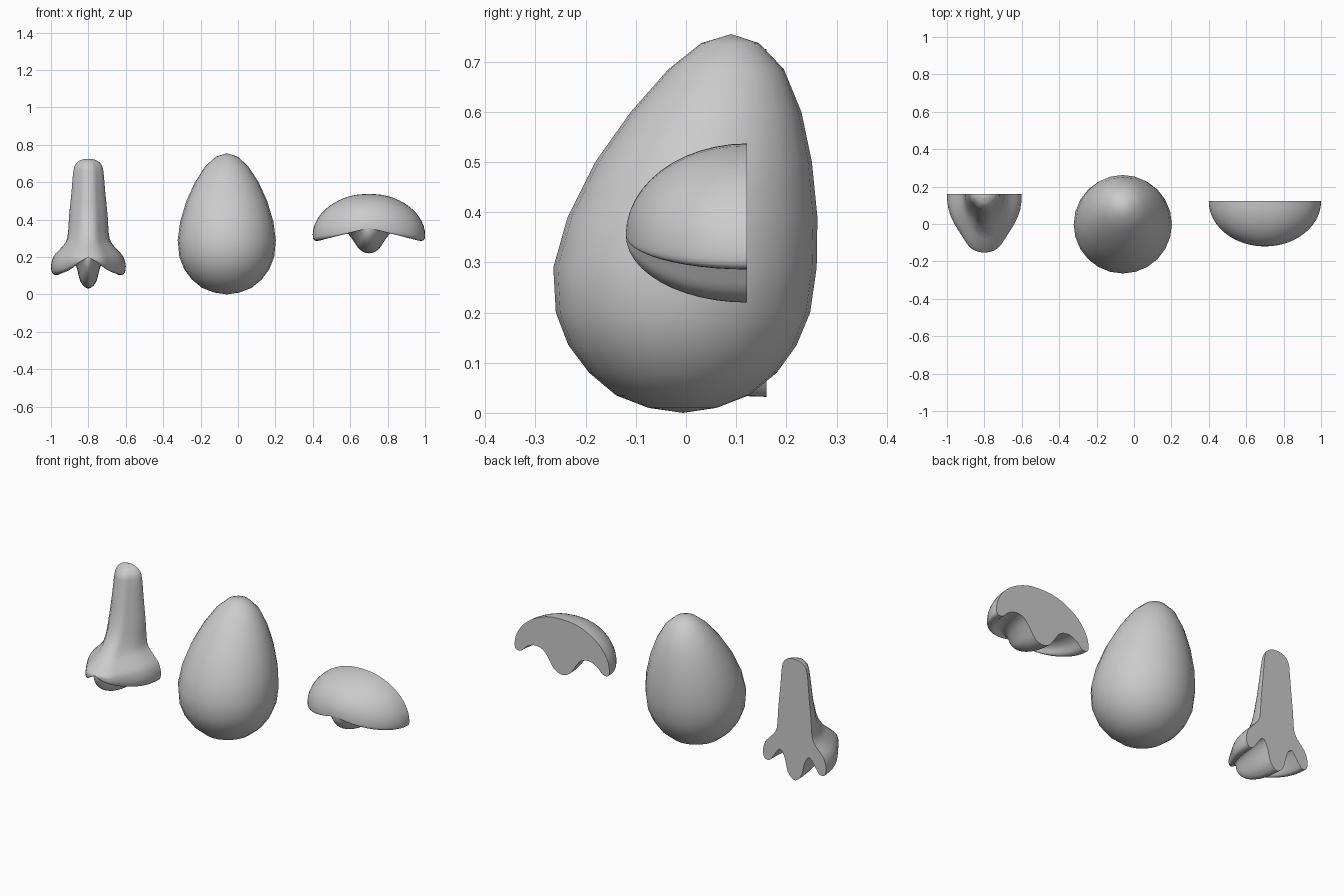
import bpy, bmesh, math

if "Cube" in bpy.data.objects:
    bpy.data.objects.remove(bpy.data.objects["Cube"])


def finish(bm, name):
    bmesh.ops.remove_doubles(bm, verts=bm.verts, dist=0.0005)
    bmesh.ops.recalc_face_normals(bm, faces=bm.faces)
    me = bpy.data.meshes.new(name)
    bm.to_mesh(me)
    bm.free()
    ob = bpy.data.objects.new(name, me)
    bpy.context.collection.objects.link(ob)
    bpy.ops.object.select_all(action='DESELECT')
    ob.select_set(True)
    bpy.context.view_layer.objects.active = ob
    bpy.ops.object.shade_smooth_by_angle(angle=math.radians(50))
    return ob


def bridge(bm, a, b):
    n = len(a)
    for i in range(n):
        j = (i + 1) % n
        bm.faces.new((a[i], a[j], b[j], b[i]))


def spline(pts, steps=3):
    """Closed Catmull-Rom curve through the points."""
    out, n = [], len(pts)
    for i in range(n):
        p = [pts[(i + k - 1) % n] for k in range(4)]
        for s in range(steps):
            t = s / steps
            out.append(tuple(0.5 * (2 * b + (c - a) * t + (2 * a - 5 * b + 4 * c - d) * t * t
                                    + (3 * b - a - 3 * c + d) * t ** 3)
                             for a, b, c, d in zip(*p)))
    return out


def lerp_table(table, z):
    for (z0, d0), (z1, d1) in zip(table, table[1:]):
        if z <= z1:
            return d0 + (d1 - d0) * max(0, (z - z0) / (z1 - z0))
    return table[-1][1]


def relief(name, cx, half, y_back, depth, centre, pinch=0.0, rings=12):
    """Flat-backed form: a mirrored outline that shrinks as it comes forward."""
    outline = spline(half + [(-x, z) for x, z in reversed(half[1:-1])])
    bm = bmesh.new()
    loops = []
    for r in range(rings + 1):
        t = r / rings * math.pi / 2
        loop = []
        for x, z in outline:
            cz = centre(z)
            k = math.cos(t) - pinch * math.sin(2 * t) ** 4
            loop.append(bm.verts.new((cx + x * k, y_back - depth(cz) * math.sin(t),
                                      cz + (z - cz) * math.cos(t))))
        loops.append(loop)
    bm.faces.new(loops[0])
    for a, b in zip(loops, loops[1:]):
        bridge(bm, a, b)
    return finish(bm, name)


# Leaning egg: rings of (height, y centre, radius)
rings = [(0.01, -.007, .0675), (.035, -.007, .1325), (.08, -.006, .187), (.135, -.007, .2275),
         (.2, -.006, .2535), (.29, -.002, .2625), (.39, .013, .249), (.5, .035, .216),
         (.6, .06, .17), (.685, .08, .115), (.737, .088, .0575)]
bm = bmesh.new()
N = 24
loops = [[bm.verts.new((-.06 + r * math.cos(2 * math.pi * i / N),
                        y + r * math.sin(2 * math.pi * i / N), z)) for i in range(N)]
         for z, y, r in rings]
for a, b in zip(loops, loops[1:]):
    bridge(bm, a, b)
for loop, tip in ((loops[0], (-.06, -.006, 0)), (loops[-1], (-.06, .09, .755))):
    v = bm.verts.new(tip)
    for i in range(N):
        bm.faces.new((loop[i], loop[(i + 1) % N], v))
finish(bm, "egg_body")

# Nose: long bridge, flared wings, nostril notches
nose_half = [(0, .725), (.035, .72), (.065, .70), (.08, .66), (.09, .55), (.103, .42), (.113, .30),
             (.145, .25), (.185, .205), (.2, .15), (.19, .11), (.16, .105), (.135, .135),
             (.095, .185), (.065, .15), (.045, .075), (.022, .042), (0, .032)]
nose_depth = [(.2, .313), (.24, .27), (.28, .22), (.35, .16), (.45, .125), (.6, .095),
              (.68, .08), (.71, .055), (.725, .02)]
relief("nose", -.8, nose_half, .16, lambda z: lerp_table(nose_depth, z),
       lambda z: max(z, .2), pinch=.1)

# Upper lip: domed form with a central point underneath
lip_half = [(0, .537), (.1, .526), (.19, .487), (.255, .432), (.293, .365), (.3, .305), (.285, .287),
            (.255, .292), (.22, .325), (.17, .343), (.12, .33), (.085, .29), (.055, .245),
            (.025, .225), (0, .22)]
relief("upper_lip", .7, lip_half, .122, lambda z: .242, lambda z: .355)
